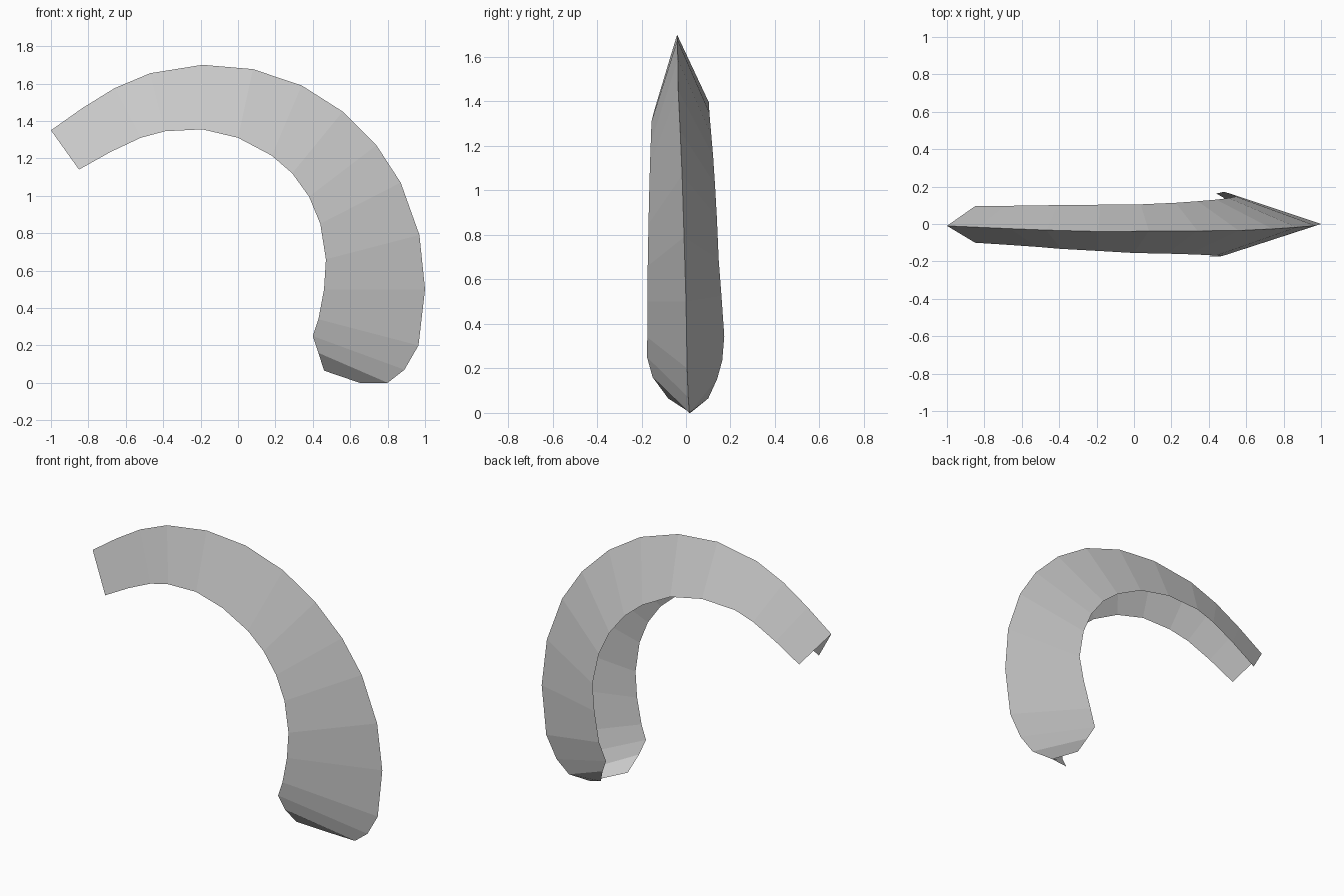
import bpy
import bmesh
from mathutils import Vector

# Remove only the default cube
default_cube = bpy.data.objects.get("Cube")
if default_cube:
    bpy.data.objects.remove(default_cube, do_unlink=True)


def make_material(name, colour):
    material = bpy.data.materials.new(name)
    material.use_nodes = True
    material.diffuse_color = colour
    shader = next(node for node in material.node_tree.nodes
                  if node.type == "BSDF_PRINCIPLED")
    shader.inputs["Base Color"].default_value = colour
    return material


def between(stops, ring):
    """Read a value for one ring from sparse (ring, value) stops."""
    for (start, low), (end, high) in zip(stops, stops[1:]):
        if ring <= end:
            return low + (high - low) * (ring - start) / (end - start)
    return stops[-1][1]


def build_sheet(bm, first_rail, second_rail):
    """Bridge two rails of vertices with one quad per segment."""
    for i in range(len(first_rail) - 1):
        bm.faces.new((first_rail[i], first_rail[i + 1],
                      second_rail[i + 1], second_rail[i]))


# Side outline (x, z) of the sharp outer ridge, from the raised end to the foot
ridge_outline = [
    (-1, 1.35), (-.83, 1.47), (-.66, 1.575), (-.47, 1.655),
    (-.19, 1.7), (.08, 1.677), (.34, 1.59), (.56, 1.45),
    (.74, 1.27), (.87, 1.07), (.97, .79), (1, .5),
    (.965, .2), (.89, .07), (.8, 0), (.65, 0)]

# Side outline (x, z) of the front sheet's inner rim, ring by ring
rim_outline = [
    (-.85, 1.14), (-.68, 1.235), (-.52, 1.31), (-.39, 1.345),
    (-.19, 1.355), (0, 1.31), (.18, 1.215), (.29, 1.12),
    (.38, .995), (.44, .85), (.47, .66), (.46, .5),
    (.43, .34), (.4, .25), (.43, .16), (.46, .065)]

# Depth of each rail, and the slight twist of the back rim against the front
ridge_depth = [(0, -.01), (4, -.04), (7, -.035), (11, 0), (15, .02)]
front_depth = [(0, -.1), (5, -.155), (10, -.172), (13, -.175),
               (14, -.15), (15, -.08)]
back_depth = [(0, .095), (5, .105), (10, .147), (12, .172),
              (13, .163), (14, .14), (15, .1)]
twist_x = [(0, 0), (3, -.02), (5, .035), (10, .075), (13, .04), (15, .06)]
twist_z = [(0, .02), (3, .04), (5, .04), (11, .025), (13, -.015), (15, 0)]

# Curved horn shell: two sheets meeting at the ridge, open along the inside
bm = bmesh.new()
ridge, front_rim, back_rim = [], [], []
for ring, (outer, inner) in enumerate(zip(ridge_outline, rim_outline)):
    ridge.append(bm.verts.new(
        Vector((outer[0], between(ridge_depth, ring), outer[1]))))
    front_rim.append(bm.verts.new(
        Vector((inner[0], between(front_depth, ring), inner[1]))))
    back_rim.append(bm.verts.new(
        Vector((inner[0] + between(twist_x, ring),
                between(back_depth, ring),
                inner[1] + between(twist_z, ring)))))

build_sheet(bm, front_rim, ridge)
build_sheet(bm, ridge, back_rim)

mesh = bpy.data.meshes.new("curved_horn_shell")
bm.to_mesh(mesh)
bm.free()
mesh.materials.append(make_material("light_grey", (.6, .6, .6, 1)))
for face in mesh.polygons:
    face.use_smooth = False
shell = bpy.data.objects.new("curved_horn_shell", mesh)
bpy.context.scene.collection.objects.link(shell)
